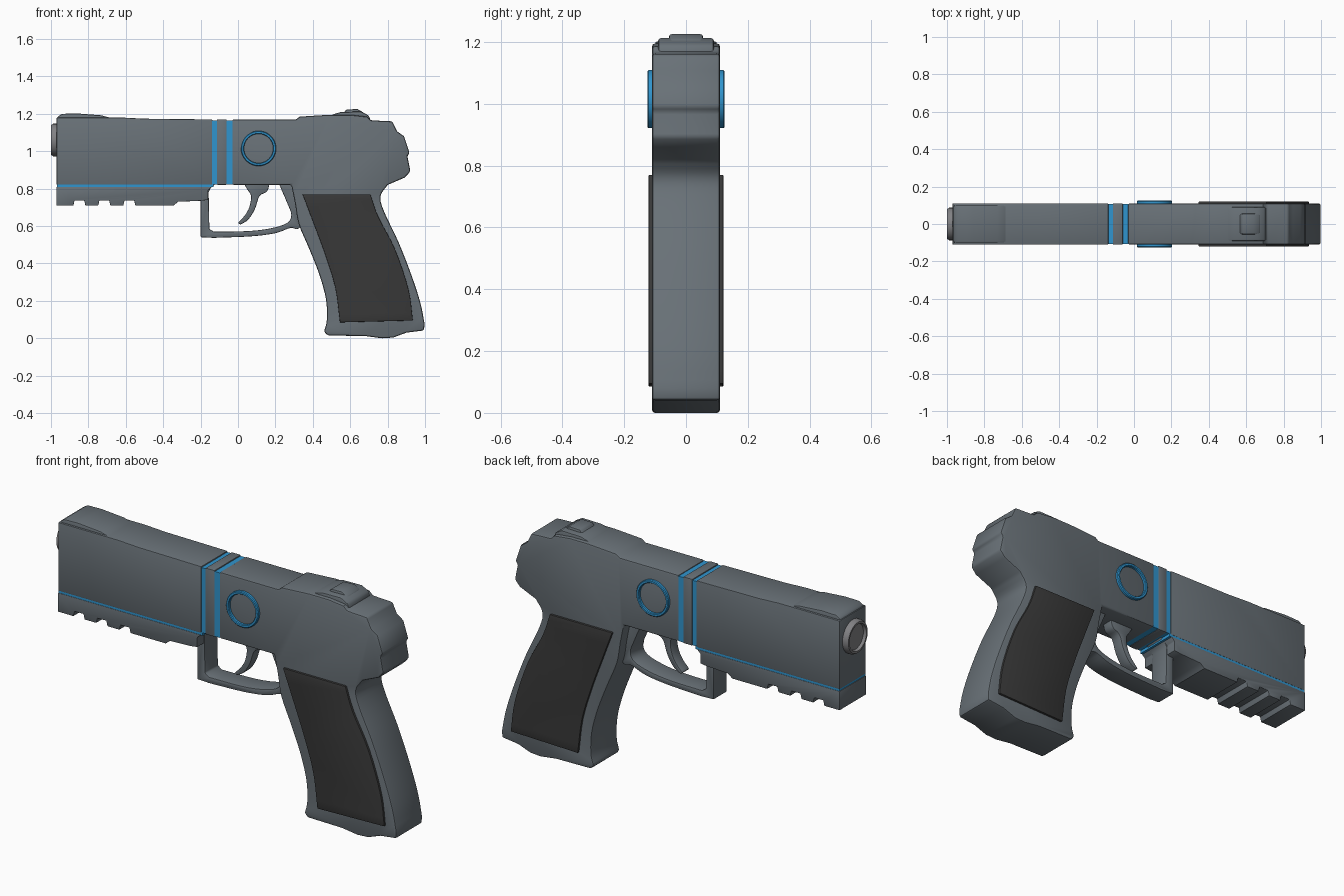
import bpy, bmesh, math
from mathutils import Vector

if "Cube" in bpy.data.objects:
    bpy.data.objects.remove(bpy.data.objects["Cube"])


def material(name, rgb):
    m = bpy.data.materials.new(name)
    m.diffuse_color = (*rgb, 1)
    m.use_nodes = True
    m.node_tree.nodes["Principled BSDF"].inputs["Base Color"].default_value = m.diffuse_color
    return m


STEEL = material("steel", (0.14, 0.165, 0.185))
DARK = material("dark_rubber", (0.04, 0.04, 0.04))
BLUE = material("blue", (0.03, 0.30, 0.62))
METAL = material("light_metal", (0.22, 0.22, 0.23))


def spline(pts, n=4):
    """Smooth curve through the points."""
    p = [Vector(q) for q in pts]
    p = [2 * p[0] - p[1]] + p + [2 * p[-1] - p[-2]]
    out = []
    for a, b, c, d in zip(p, p[1:], p[2:], p[3:]):
        for i in range(n):
            t = i / n
            out.append(tuple(0.5 * (2 * b + (c - a) * t + (2 * a - 5 * b + 4 * c - d) * t ** 2
                                    + (3 * b - a - 3 * c + d) * t ** 3)))
    return out + [tuple(p[-2])]


def finish(name, bm, mat, bevel=0):
    bmesh.ops.recalc_face_normals(bm, faces=bm.faces)
    me = bpy.data.meshes.new(name)
    bm.to_mesh(me)
    bm.free()
    me.materials.append(mat)
    ob = bpy.data.objects.new(name, me)
    bpy.context.collection.objects.link(ob)
    bpy.ops.object.select_all(action='DESELECT')
    ob.select_set(True)
    bpy.context.view_layer.objects.active = ob
    if bevel:
        mod = ob.modifiers.new("Bevel", 'BEVEL')
        mod.width, mod.segments = bevel, 2
        mod.limit_method, mod.angle_limit = 'ANGLE', math.radians(40)
        bpy.ops.object.modifier_apply(modifier=mod.name)
    bpy.ops.object.shade_smooth_by_angle(angle=math.radians(35))
    return ob


def plate(name, pts, y0, y1, mat=STEEL, bevel=0.005):
    """Side profile in x, z extruded from y0 to y1."""
    bm = bmesh.new()
    a, b = [[bm.verts.new((x, y, z)) for x, z in pts] for y in (y0, y1)]
    bm.faces.new(a)
    bm.faces.new(b[::-1])
    n = len(pts)
    for i in range(n):
        j = (i + 1) % n
        bm.faces.new((a[i], a[j], b[j], b[i]))
    return finish(name, bm, mat, bevel)


def rect(x0, x1, z0, z1):
    return [(x0, z0), (x1, z0), (x1, z1), (x0, z1)]


def lathe(name, profile, centre, axis, mat, closed=False, n=40):
    """Revolve (radius, distance) points about an axis."""
    bm = bmesh.new()
    axis, centre = Vector(axis), Vector(centre)
    up = Vector((0, 0, 1))
    side = axis.cross(up)
    rings = []
    for r, d in profile:
        rings.append([bm.verts.new(centre + axis * d + r * (math.cos(t) * up + math.sin(t) * side))
                      for t in (2 * math.pi * i / n for i in range(n))])
    pairs = list(zip(rings, rings[1:])) + ([(rings[-1], rings[0])] if closed else [])
    for a, b in pairs:
        for i in range(n):
            j = (i + 1) % n
            bm.faces.new((a[i], a[j], b[j], b[i]))
    if not closed:
        bm.faces.new(rings[0])
        bm.faces.new(rings[-1])
    return finish(name, bm, mat)


W = 0.11

# Rear frame and grip in one profile
top = [(-0.033, 0.82), (-0.033, 1.17), (0.31, 1.17), (0.33, 1.185), (0.49, 1.195),
       (0.60, 1.195), (0.69, 1.185), (0.71, 1.165), (0.825, 1.16), (0.85, 1.107),
       (0.888, 1.08), (0.918, 0.99), (0.905, 0.975), (0.922, 0.893), (0.893, 0.86)]
back = spline([(0.80, 0.82), (0.762, 0.76), (0.78, 0.68), (0.86, 0.51), (0.93, 0.33),
               (0.975, 0.19), (0.997, 0.08)])
base = [(0.995, 0.042), (0.90, 0.03), (0.83, 0.004), (0.77, 0.0), (0.68, 0.012), (0.48, 0.015)]
front = spline([(0.46, 0.035), (0.475, 0.10), (0.47, 0.21), (0.435, 0.34), (0.38, 0.48),
                (0.325, 0.61), (0.305, 0.72), (0.285, 0.82)])
plate("frame_and_grip", top + back + base + front, -W, W, bevel=0.01)

# Slide pieces separated by narrow gaps
plate("slide_front", [(-0.97, 0.82), (-0.137, 0.82), (-0.137, 1.17), (-0.5, 1.174),
                      (-0.62, 1.18), (-0.97, 1.18)], -W, W)
plate("slide_middle", rect(-0.113, -0.06, 0.82, 1.17), -W, W)
plate("front_sight_ramp", [(-0.967, 1.16), (-0.965, 1.185), (-0.94, 1.2), (-0.86, 1.202),
                           (-0.73, 1.192), (-0.68, 1.178), (-0.68, 1.16)], -0.1, 0.1, bevel=0.008)

# Rail with notches along the underside
rail = [(-0.97, 0.81), (-0.97, 0.71)]
for x in (-0.88, -0.747, -0.613):
    rail += [(x, 0.71), (x + 0.006, 0.737), (x + 0.058, 0.737), (x + 0.064, 0.71)]
rail += [(-0.345, 0.71), (-0.32, 0.73), (-0.2, 0.735), (-0.16, 0.74), (-0.16, 0.79), (-0.14, 0.81)]
plate("accessory_rail", rail, -W, W, bevel=0.003)

# Blue cores showing through the gaps
plate("blue_bands", rect(-0.14, -0.03, 0.823, 1.164), -0.107, 0.107, BLUE, 0)
plate("blue_line", rect(-0.967, -0.13, 0.808, 0.826), -0.108, 0.108, BLUE, 0)

# Raised rear sight and button
plate("rear_sight", [(0.50, 1.17), (0.50, 1.195), (0.55, 1.21), (0.66, 1.212), (0.70, 1.19),
                     (0.71, 1.16)], -0.09, 0.09, bevel=0.008)
plate("rear_sight_button", [(0.55, 1.19), (0.58, 1.224), (0.64, 1.225), (0.675, 1.205),
                            (0.68, 1.18)], -0.055, 0.055, bevel=0.008)

# Trigger guard loop, open at the top
outer = [(-0.2, 0.825), (-0.2, 0.54)] + spline([(-0.13, 0.537), (0.07, 0.545), (0.2, 0.562),
                                               (0.28, 0.59), (0.32, 0.585), (0.37, 0.63)])
inner = [(0.37, 0.825), (0.22, 0.825)] + spline([(0.23, 0.80), (0.26, 0.73), (0.285, 0.66),
                                               (0.26, 0.615), (0.17, 0.587), (0.05, 0.573),
                                               (-0.13, 0.57)])
plate("trigger_guard", outer + inner + [(-0.153, 0.585), (-0.157, 0.78), (-0.145, 0.805),
                                        (-0.12, 0.825)], -0.055, 0.055)

# Curved trigger
blade_back = spline([(0.17, 0.83), (0.155, 0.785), (0.115, 0.76), (0.09, 0.69), (0.055, 0.635),
                     (0.012, 0.607)])
blade_front = spline([(0.0, 0.618), (0.035, 0.655), (0.06, 0.70), (0.07, 0.76), (0.05, 0.795),
                      (0.03, 0.83)])
plate("trigger", blade_back + blade_front, -0.03, 0.03)

# Grip panels and blue rings on both sides
panel = (spline([(0.345, 0.77), (0.40, 0.625), (0.465, 0.45), (0.52, 0.27), (0.545, 0.085)])
         + spline([(0.935, 0.095), (0.912, 0.26), (0.84, 0.475), (0.75, 0.65), (0.708, 0.77)]))
for s, label in ((-1, "front"), (1, "back")):
    plate(f"grip_panel_{label}", panel, s * 0.1, s * 0.121, DARK, 0.003)
    lathe(f"blue_ring_{label}", [(0.094, 0), (0.094, 0.021), (0.09, 0.025), (0.081, 0.025),
                                 (0.078, 0.021), (0.078, 0)],
          (0.11, s * 0.1, 1.015), (0, s, 0), BLUE, closed=True)

# Muzzle
lathe("muzzle", [(0.087, -0.01), (0.087, 0.018), (0.08, 0.03), (0.07, 0.03), (0.066, 0.015)],
      (-0.97, 0, 1.06), (-1, 0, 0), METAL)
